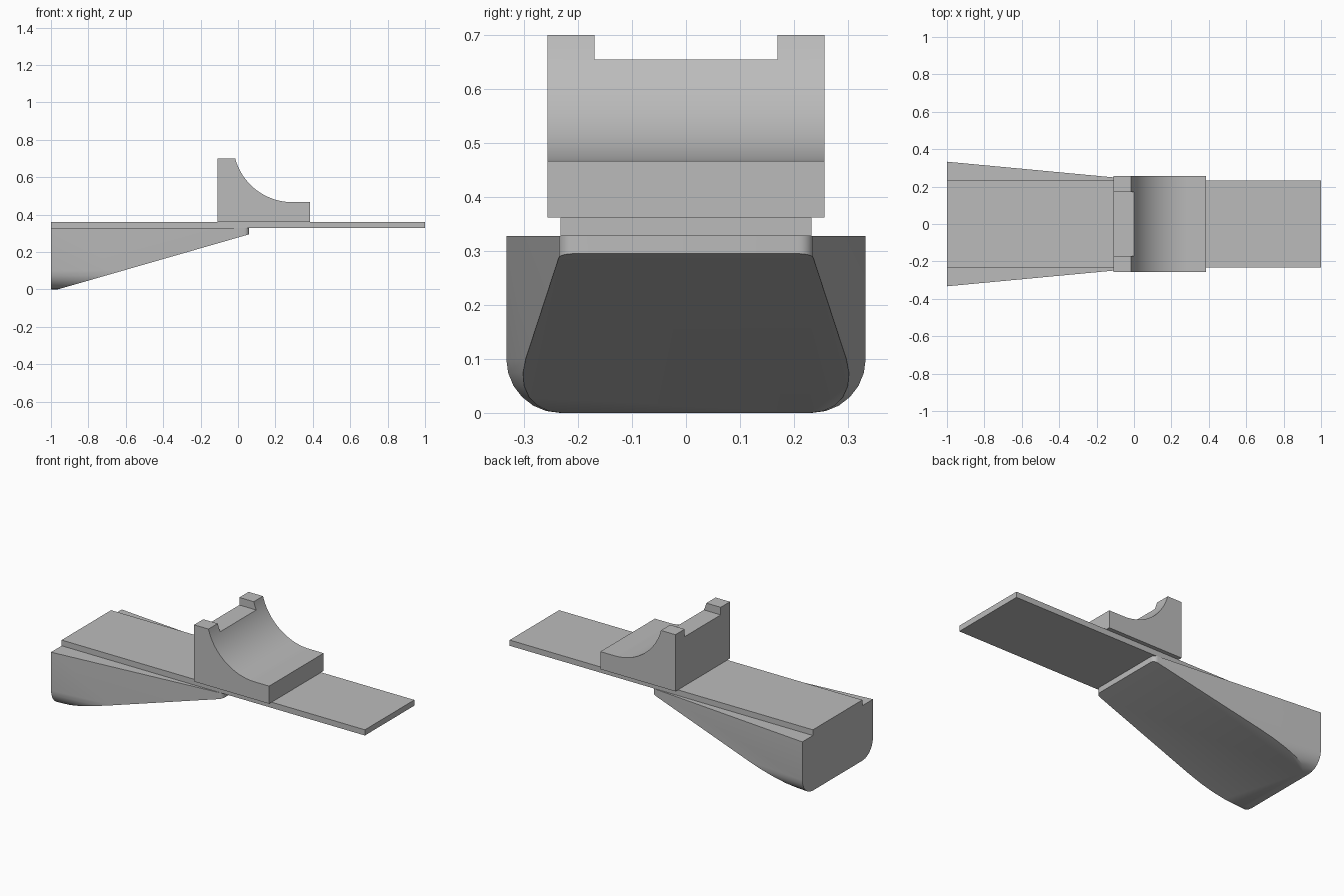
import bpy, bmesh, math
from mathutils import Vector

cube = bpy.data.objects.get("Cube")
if cube:
    bpy.data.objects.remove(cube, do_unlink=True)

grey = bpy.data.materials.new("plain_grey")
grey.use_nodes = True
grey.diffuse_color = (0.5, 0.5, 0.5, 1)
grey.node_tree.nodes["Principled BSDF"].inputs["Base Color"].default_value = (0.5, 0.5, 0.5, 1)


def finish(bm, name):
    bmesh.ops.recalc_face_normals(bm, faces=bm.faces[:])
    mesh = bpy.data.meshes.new(name)
    bm.to_mesh(mesh)
    bm.free()
    mesh.materials.append(grey)
    obj = bpy.data.objects.new(name, mesh)
    bpy.context.collection.objects.link(obj)
    return obj


def loft(rings):
    """Skin a list of closed rings and cap both ends."""
    bm = bmesh.new()
    loops = [[bm.verts.new(p) for p in ring] for ring in rings]
    for a, b in zip(loops, loops[1:]):
        for i in range(len(a)):
            j = (i + 1) % len(a)
            bm.faces.new((a[i], a[j], b[j], b[i]))
    bm.faces.new(loops[0])
    bm.faces.new(loops[-1])
    return bm


def extrude_y(profile, half):
    return loft([[(x, y, z) for x, z in profile] for y in (-half, half)])


def box(x0, x1, half, z0, z1):
    return extrude_y([(x0, z0), (x1, z0), (x1, z1), (x0, z1)], half)


def smooth(obj):
    bpy.ops.object.select_all(action="DESELECT")
    obj.select_set(True)
    bpy.context.view_layer.objects.active = obj
    bpy.ops.object.shade_smooth_by_angle(angle=math.radians(30))


PLATE_Z, PLATE_TOP = 0.328, 0.362

# Long flat plate
finish(box(-1, 1, 0.233, PLATE_Z, PLATE_TOP), "base_plate")

# Saddle block with a concave arc
cx, radius = 0.29, 0.316
cz = 0.467 + radius
start = math.atan2(0.70 - cz, -0.015 - cx) + 2 * math.pi
arc = []
for i in range(25):
    a = start + (1.5 * math.pi - start) * i / 24
    arc.append((cx + radius * math.cos(a), cz + radius * math.sin(a)))
outline = [(-0.11, PLATE_TOP), (-0.11, 0.70)] + arc + [(0.385, 0.467), (0.385, PLATE_TOP)]
saddle = finish(extrude_y(outline, 0.257), "saddle_block")

# Notch in the upper lip of the saddle
cutter = finish(box(-0.2, 0.1, 0.17, 0.655, 0.8), "notch_cutter")
cutter.hide_render = True
notch = saddle.modifiers.new("notch", "BOOLEAN")
notch.operation = "DIFFERENCE"
notch.solver = "EXACT"
notch.object = cutter
smooth(saddle)
bpy.ops.object.modifier_apply(modifier=notch.name)
bpy.data.objects.remove(cutter, do_unlink=True)
smooth(saddle)


# Tapered handle: rounded underside, rounded inner corners, sloped cut below
def handle_ring(x, w, r=0.1, steps=6):
    side = [(w, PLATE_Z)]
    for i in range(steps + 1):
        a = math.pi / 2 * i / steps
        side.append((w - r + r * math.cos(a), r - r * math.sin(a)))
    return [(x, y, z) for y, z in side] + [(x, -y, z) for y, z in reversed(side)]


corner = 0.028
stations = [(-1, 0.333)]
for i in range(7):
    a = math.pi / 2 * i / 6
    stations.append((0.06 - corner + corner * math.sin(a),
                     0.236 - corner + corner * math.cos(a)))
bm = loft([handle_ring(x, w) for x, w in stations])
low, high = Vector((-0.965, 0, 0)), Vector((0.06, 0, 0.295))
slope = high - low
cut = bmesh.ops.bisect_plane(bm, geom=bm.verts[:] + bm.edges[:] + bm.faces[:],
                             plane_co=low, plane_no=(slope.z, 0, -slope.x),
                             clear_outer=True)
rim = [e for e in cut["geom_cut"] if isinstance(e, bmesh.types.BMEdge)]
bmesh.ops.holes_fill(bm, edges=[e for e in bm.edges if e.is_boundary], sides=0)
smooth(finish(bm, "tapered_handle"))
